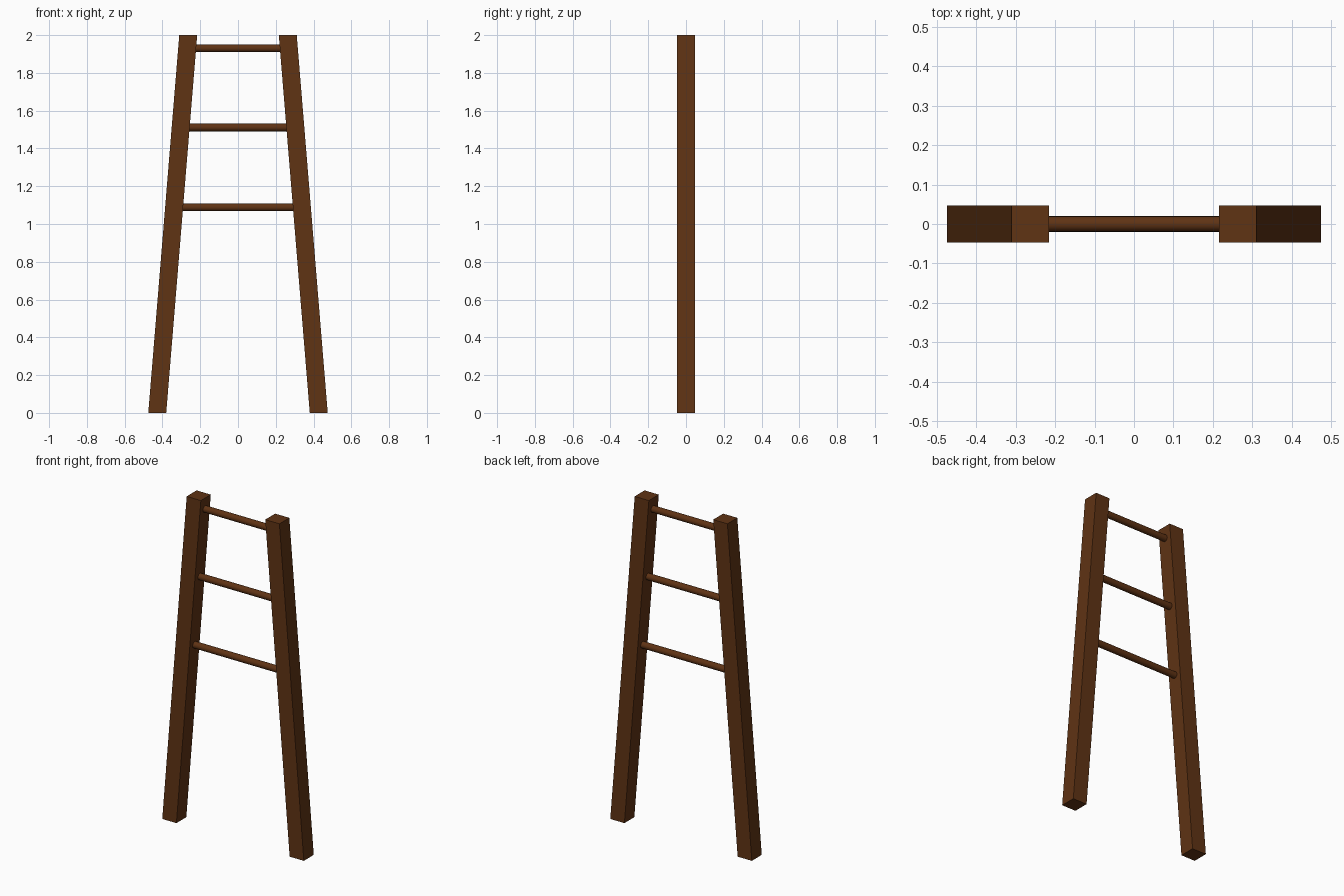
import bpy, bmesh, math
from mathutils import Matrix

if "Cube" in bpy.data.objects:
    bpy.data.objects.remove(bpy.data.objects["Cube"])

wood = bpy.data.materials.new("dark brown wood")
wood.diffuse_color = (0.115, 0.033, 0.007, 1.0)
wood.use_nodes = True
wood.node_tree.nodes["Principled BSDF"].inputs["Base Color"].default_value = wood.diffuse_color

HEIGHT = 2.0
THICK = 0.095        # leg width and depth
X_BOTTOM = 0.4275    # leg centre at the floor
X_TOP = 0.2635       # leg centre at the top


def leg_x(z):
    return X_BOTTOM + (X_TOP - X_BOTTOM) * z / HEIGHT


def add_object(name, bm):
    mesh = bpy.data.meshes.new(name)
    bm.to_mesh(mesh)
    bm.free()
    mesh.materials.append(wood)
    obj = bpy.data.objects.new(name, mesh)
    bpy.context.collection.objects.link(obj)
    return obj


# Legs: square posts sheared inwards, so both ends stay level
for name, side in (("left_leg", -1), ("right_leg", 1)):
    bm = bmesh.new()
    bmesh.ops.create_cube(bm, size=1.0)
    for v in bm.verts:
        z = (v.co.z + 0.5) * HEIGHT
        v.co = (v.co.x * THICK + side * leg_x(z), v.co.y * THICK, z)
    add_object(name, bm)

# Rungs: round bars let into the inner faces of the legs
for name, z in (("lower_rung", 1.088), ("middle_rung", 1.511), ("top_rung", 1.93)):
    bm = bmesh.new()
    length = 2 * (leg_x(z) - THICK / 2 + 0.01)
    turn = Matrix.Translation((0, 0, z)) @ Matrix.Rotation(math.pi / 2, 4, 'Y')
    bmesh.ops.create_cone(bm, cap_ends=True, segments=16, radius1=0.02,
                          radius2=0.02, depth=length, matrix=turn)
    for f in bm.faces:
        f.smooth = len(f.verts) == 4
    for e in bm.edges:
        e.smooth = all(f.smooth for f in e.link_faces)
    add_object(name, bm)
